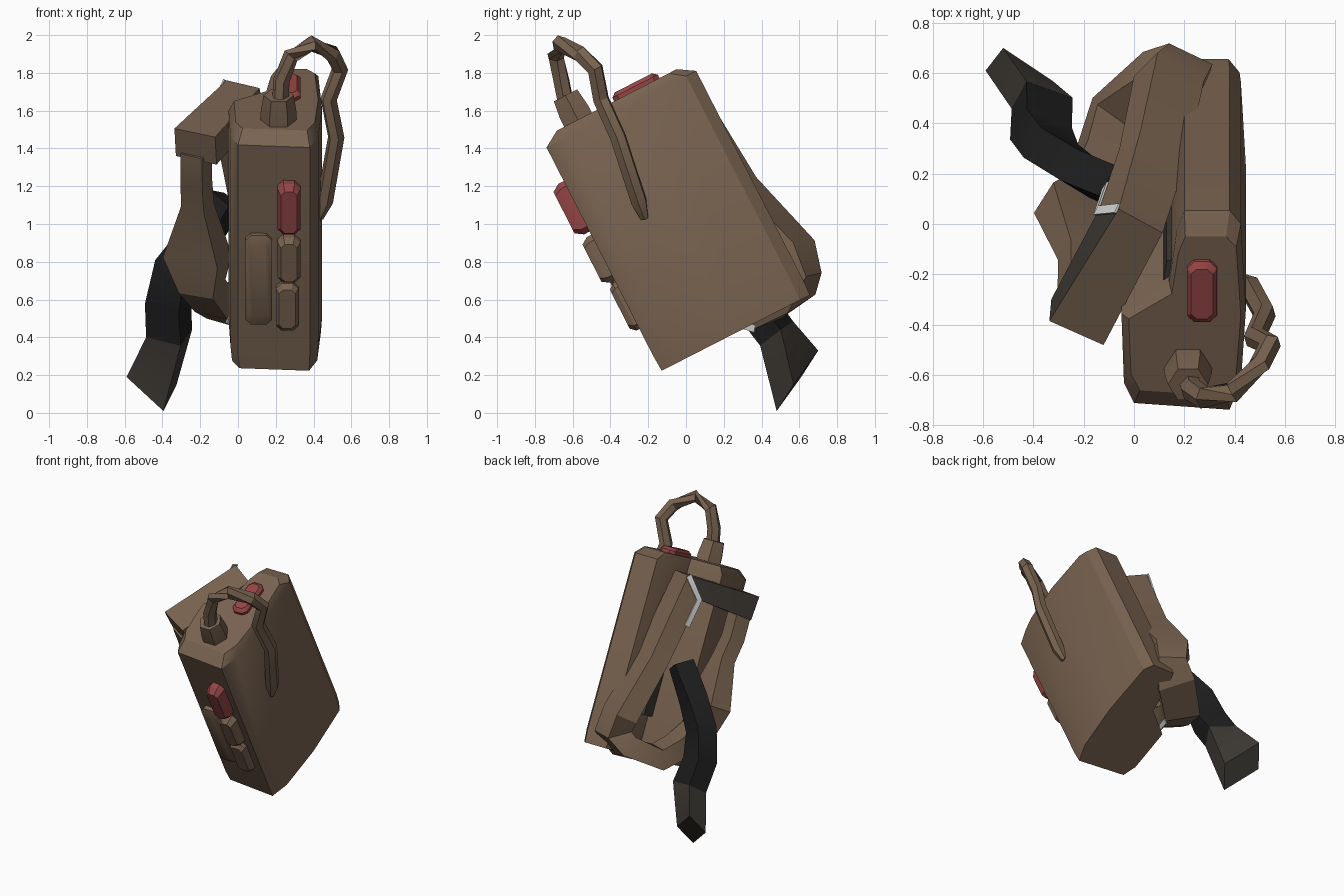
import bpy, bmesh, math
from mathutils import Vector, Matrix

if "Cube" in bpy.data.objects:
    bpy.data.objects.remove(bpy.data.objects["Cube"])


def material(name, r, g, b):
    m = bpy.data.materials.new(name)
    m.use_nodes = True
    m.diffuse_color = (r, g, b, 1)
    bsdf = next(n for n in m.node_tree.nodes if n.type == 'BSDF_PRINCIPLED')
    bsdf.inputs["Base Color"].default_value = (r, g, b, 1)
    return m


BROWN = material("canvas brown", .19, .125, .08)
RED = material("muted red", .30, .06, .06)
BLACK = material("strap black", .013, .013, .014)
CHARCOAL = material("charcoal", .047, .041, .034)
WHITE = material("white trim", .75, .75, .75)

# Leaning frame of the pack: x across, y into the depth, z up the front
LEAN = Matrix.Translation((0, -.137, .23)) @ Matrix.Rotation(math.radians(27.1), 4, 'X')


def loft(name, rings, mats, matrix=Matrix(), rule=None):
    """Skin rings of points; rule(segment, side) picks a material slot."""
    bm = bmesh.new()
    loops = [[bm.verts.new(matrix @ Vector(p)) for p in r] for r in rings]
    sides = len(loops[0])
    for i, (a, b) in enumerate(zip(loops, loops[1:])):
        for j in range(sides):
            k = (j + 1) % sides
            f = bm.faces.new((a[j], a[k], b[k], b[j]))
            f.material_index = rule(i, j) if rule else 0
    bm.faces.new(loops[0][::-1])
    f = bm.faces.new(loops[-1])
    f.material_index = rule(len(loops) - 2, 0) if rule else 0
    bmesh.ops.recalc_face_normals(bm, faces=bm.faces)
    mesh = bpy.data.meshes.new(name)
    bm.to_mesh(mesh)
    bm.free()
    ob = bpy.data.objects.new(name, mesh)
    bpy.context.collection.objects.link(ob)
    for m in mats:
        mesh.materials.append(m)
    bpy.ops.object.select_all(action='DESELECT')
    ob.select_set(True)
    bpy.context.view_layer.objects.active = ob
    bpy.ops.object.shade_smooth_by_angle(angle=math.radians(30))


def sweep(path, sizes, hint, section):
    """Place a section along a path; sizes are width, depth and outer taper."""
    path = [Vector(p) for p in path]
    rings = []
    for i, (p, (w, d, taper)) in enumerate(zip(path, sizes)):
        before, after = path[max(i - 1, 0)], path[min(i + 1, len(path) - 1)]
        t = ((p - before).normalized() + (after - p).normalized()).normalized()
        h = Vector(hint)
        side = (h - t * h.dot(t)).normalized()
        out = t.cross(side)
        rings.append([p + side * (a * w / 2 * (taper if b < 0 else 1)) + out * (b * d / 2)
                      for a, b in section])
    return rings


SQUARE = [(-1, -1), (1, -1), (1, 1), (-1, 1)]
HEXAGON = [(math.cos(math.tau * i / 6), math.sin(math.tau * i / 6)) for i in range(6)]

# Main case: front slab with a recess cut into its right rear
outline = [(0, .03), (.38, 0), (.425, .12), (.445, .45), (.425, .83), (.38, .89),
           (.20, .89), (.17, .80), (.14, .57), (-.05, .43), (-.04, .12)]


def case_ring(u, inset_x, inset_v):
    return [(.24 + (x - .24) * (1 - inset_x), .45 + (v - .45) * (1 - inset_v), u)
            for x, v in outline]


loft("main_case", [case_ring(-.01, .03, .01), case_ring(.08, 0, 0), case_ring(1.32, 0, 0),
                   case_ring(1.375, .1, .2)], [BROWN], LEAN)


# Raised pads and buttons with clipped corners
def pad(name, x0, x1, a0, a1, height, mat, on_top=False):
    rings = []
    cx, ca = (x0 + x1) / 2, (a0 + a1) / 2
    for scale, h in ((1, -.03), (1, height * .5), (.72, height)):
        w, d = (x1 - x0) / 2 * scale, (a1 - a0) / 2 * (.35 + .65 * scale)
        clip = .03 * scale
        ring = [(w - clip, -d), (w, clip - d), (w, d - clip), (w - clip, d)]
        ring += [(-x, -a) for x, a in ring]
        rings.append([(cx + x, ca + a, 1.375 + h) if on_top else (cx + x, .01 - h, ca + a)
                      for x, a in ring])
    loft(name, rings, [mat], LEAN)


pad("front_red_button", .21, .33, .82, 1.12, .085, RED)
pad("top_red_button", .21, .33, .43, .70, .04, RED, True)
pad("long_pouch", .04, .18, .27, .80, .035, BROWN)
pad("upper_small_pouch", .21, .33, .53, .80, .075, BROWN)
pad("lower_small_pouch", .20, .32, .24, .52, .055, BROWN)

# Hose socket and hose
loft("hose_socket", [[(.215 + r * c, .215 + r * s, u) for c, s in HEXAGON]
                     for r, u in ((.095, 1.30), (.095, 1.42), (.08, 1.52), (.05, 1.52))],
     [BROWN], LEAN)
hose = [(.22, -.62, 1.56), (.23, -.66, 1.76), (.28, -.69, 1.89), (.39, -.67, 1.955),
        (.50, -.56, 1.90), (.54, -.48, 1.82), (.48, -.45, 1.66), (.52, -.36, 1.46),
        (.46, -.25, 1.12), (.43, -.22, 1.03)]
loft("hose", sweep(hose, [(.095, .085, 1)] * 9 + [(.05, .04, 1)], (.6, .6, .3), HEXAGON), [BROWN])

# Padded frame on the rear right, with a dark outer side on the top bar
frame = [(-.225, -.39, 1.41), (.00, .00, 1.655), (.09, .28, 1.19), (.15, .57, .87),
         (.19, .60, .74), (.12, .56, .63), (-.06, .42, .54), (-.12, .27, .58),
         (-.19, .11, .67), (-.215, .03, .83), (-.215, -.13, 1.10), (-.22, -.24, 1.22),
         (-.22, -.32, 1.38)]
frame_sizes = [(.24, .17, 1), (.27, .18, .75), (.27, .13, .8), (.27, .15, .8), (.24, .17, .8),
               (.26, .15, 1), (.24, .14, 1), (.20, .14, 1), (.21, .15, 1), (.33, .16, 1),
               (.14, .11, 1), (.13, .11, 1), (.13, .11, 1)]
AXIS = (.87, -.43, -.21)
frame_rings = sweep(frame, frame_sizes, AXIS, SQUARE)
loft("padded_frame", frame_rings, [BROWN, CHARCOAL], rule=lambda i, j: int(i == 0 and j == 3))


# White trims lying on the frame edges
def trim(name, points):
    loft(name, sweep(points, [(.009, .04, 1)] * len(points), AXIS, SQUARE), [WHITE])


peak, bend = frame_rings[1:3]
lift = Vector(AXIS) * -.006
trim("peak_trim", [peak[0] + lift, peak[3] + lift, peak[3].lerp(bend[3], .4) + lift])
low = [min(r, key=lambda p: p.z) for r in frame_rings[6:8]]
trim("bottom_trim", low)

# Dark panel on the recessed side
loft("side_panel", [[(x, v, u) for x, v in ((.11, .50), (.18, .50), (.18, .64), (.13, .64))]
                    for u in (.27, 1.27)], [CHARCOAL], LEAN)

# Hanging strap, ending in a wider paler tip
strap = [(-.06, .14, 1.13), (-.20, .20, .93), (-.33, .29, .77), (-.37, .36, .58), (-.365, .48, .42)]
strap_rings = sweep(strap, [(.14, .14, 1), (.18, .14, 1), (.19, .14, 1), (.20, .15, 1), (.20, .15, 1)],
                    (.85, -.5, .05), SQUARE)
tip = [Vector(p) for p in ((-.59, .61, .19), (-.395, .48, .01), (-.325, .57, .15), (-.52, .70, .33))]
# Turn the tip corners to the order that twists least
tip = min([t[k:] + t[:k] for t in (tip, tip[::-1]) for k in range(4)],
          key=lambda t: sum((a - b).length_squared for a, b in zip(t, strap_rings[-1])))
loft("hanging_strap", strap_rings + [tip], [BLACK, CHARCOAL], rule=lambda i, j: int(i == 4))
